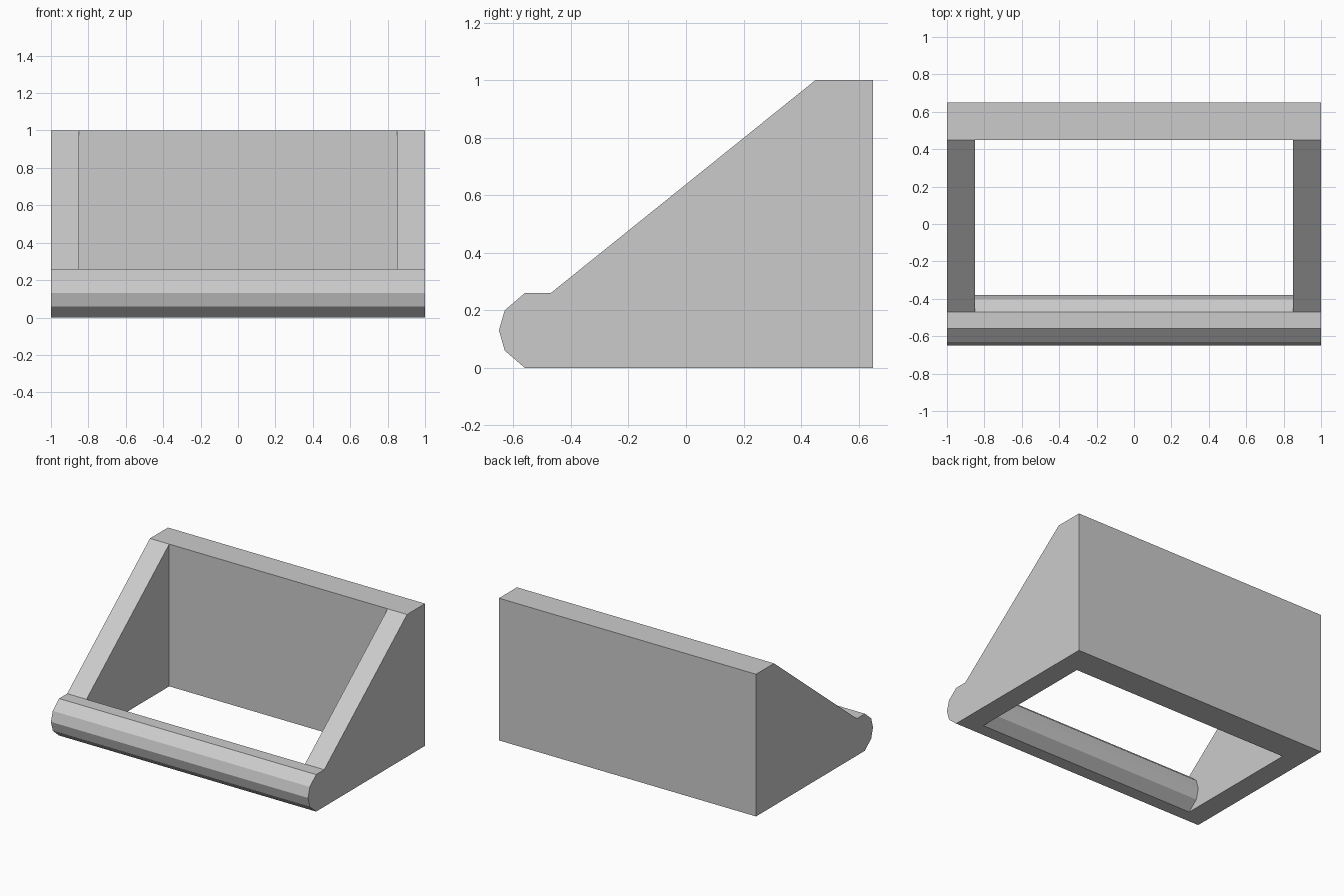
import bpy, bmesh

if "Cube" in bpy.data.objects:
    bpy.data.objects.remove(bpy.data.objects["Cube"])

def prism(name, profile, half_width):
    """Extrude a closed (y, z) profile along x, centred on x = 0."""
    bm = bmesh.new()
    face = bm.faces.new([bm.verts.new((-half_width, y, z)) for y, z in profile])
    ext = bmesh.ops.extrude_face_region(bm, geom=[face], use_keep_orig=True)
    moved = [g for g in ext["geom"] if isinstance(g, bmesh.types.BMVert)]
    bmesh.ops.translate(bm, verts=moved, vec=(2 * half_width, 0, 0))
    bmesh.ops.recalc_face_normals(bm, faces=bm.faces)
    mesh = bpy.data.meshes.new(name)
    bm.to_mesh(mesh)
    bm.free()
    obj = bpy.data.objects.new(name, mesh)
    bpy.context.collection.objects.link(obj)
    return obj

# Ten-sided front rail: half-section as (offset from rail centre, height)
RAIL_Y = -0.515
half = [(0.045, 0.0), (0.115, 0.06), (0.135, 0.13), (0.115, 0.20), (0.045, 0.26)]
rail_front = [(RAIL_Y - d, z) for d, z in half]
rail_back = [(RAIL_Y + d, z) for d, z in half]

# Whole body: rounded front rail, sloping sides, thick upright back
body = prism("open_frame_body",
             rail_front + [rail_back[-1], (0.45, 1.0), (0.65, 1.0), (0.65, 0.0)], 1.0)

# Opening between the side panels, leaving the rail and back wall
cutter = prism("opening_cutter",
               [(-0.47, -0.1)] + rail_back + [(-0.47, 1.1), (0.45, 1.1), (0.45, -0.1)], 0.85)
cutter.hide_render = True

cut = body.modifiers.new("opening", 'BOOLEAN')
cut.operation = 'DIFFERENCE'
cut.solver = 'EXACT'
cut.object = cutter

# Bake the opening and discard the cutter
bpy.context.view_layer.update()
result = bpy.data.meshes.new_from_object(
    body.evaluated_get(bpy.context.evaluated_depsgraph_get()))
body.modifiers.clear()
body.data = result
bpy.data.objects.remove(cutter)
